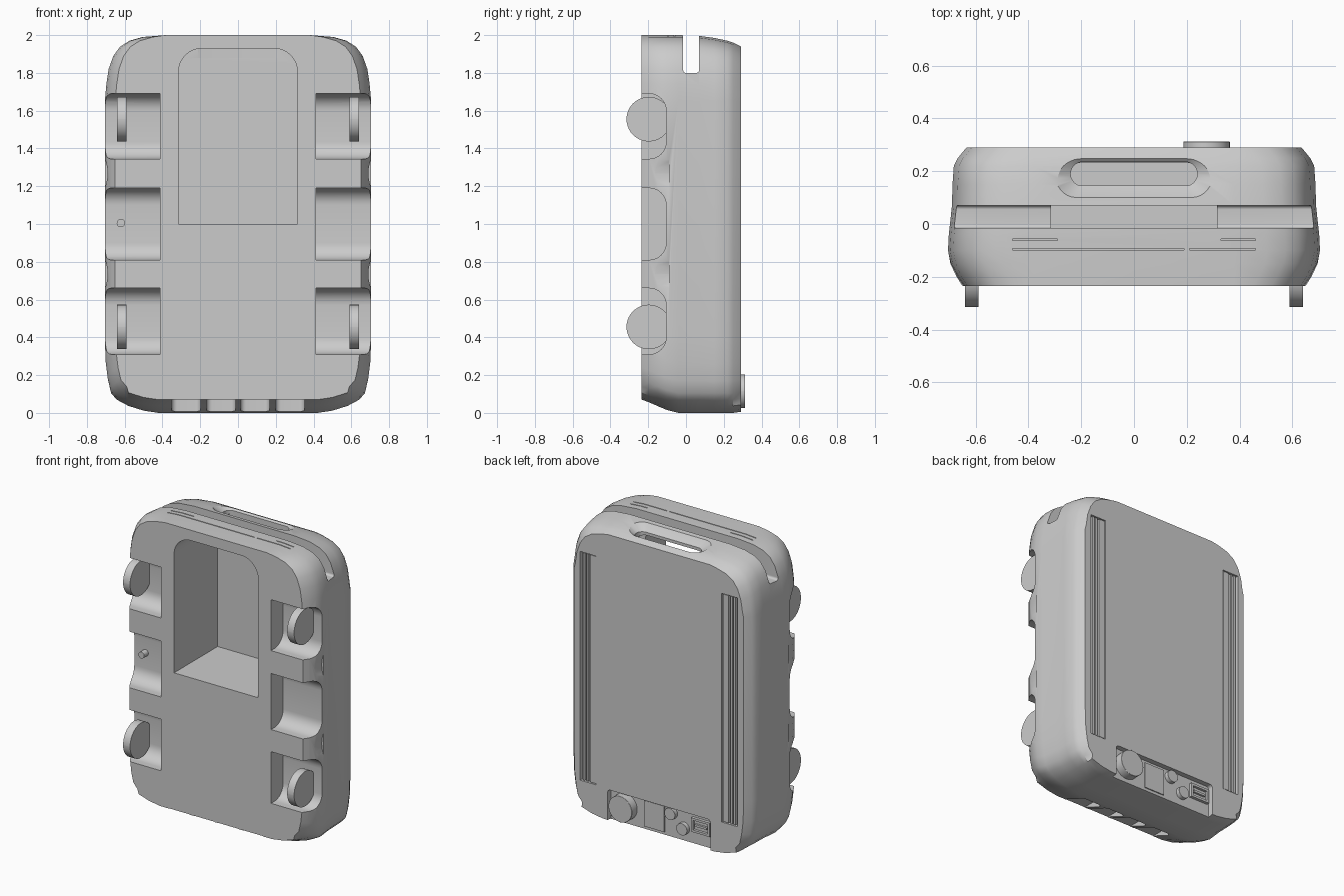
import bpy, bmesh, math
from mathutils import Vector

cube = bpy.data.objects.get("Cube")
if cube:
    bpy.data.objects.remove(cube, do_unlink=True)

grey = bpy.data.materials.new("plain grey")
grey.use_nodes = True
grey.diffuse_color = (0.6, 0.6, 0.6, 1)
grey.node_tree.nodes["Principled BSDF"].inputs["Base Color"].default_value = grey.diffuse_color


def loft(name, rings):
    """Skin a list of equal-length point rings and cap both ends."""
    bm = bmesh.new()
    rows = [[bm.verts.new(p) for p in ring] for ring in rings]
    n = len(rows[0])
    for a, b in zip(rows, rows[1:]):
        for i in range(n):
            bm.faces.new((a[i], a[(i + 1) % n], b[(i + 1) % n], b[i]))
    bm.faces.new(rows[0])
    bm.faces.new(rows[-1])
    bmesh.ops.recalc_face_normals(bm, faces=bm.faces)
    mesh = bpy.data.meshes.new(name)
    bm.to_mesh(mesh)
    bm.free()
    mesh.materials.append(grey)
    obj = bpy.data.objects.new(name, mesh)
    bpy.context.collection.objects.link(obj)
    return obj


def rounded(u0, u1, v0, v1, radii, steps=8):
    """Rectangle with one radius per corner, counter-clockwise from low u, low v."""
    pts = []
    signs = ((-1, -1), (1, -1), (1, 1), (-1, 1))
    for k, ((su, sv), r) in enumerate(zip(signs, radii)):
        u, v = (u0 if su < 0 else u1) - su * r, (v0 if sv < 0 else v1) - sv * r
        for i in range(steps + 1 if r else 1):
            t = math.pi * (1 + k / 2) + math.pi / 2 * i / steps
            pts.append((u + r * math.cos(t), v + r * math.sin(t)))
    return pts


def prism(name, profile, axis, a, b):
    """Extrude a 2D profile along an axis from a to b."""
    place = {"X": lambda u, v, d: (d, u, v),
             "Y": lambda u, v, d: (u, d, v),
             "Z": lambda u, v, d: (u, v, d)}[axis]
    return loft(name, [[place(u, v, d) for u, v in profile] for d in (a, b)])


def box(name, x, y, z):
    return prism(name, rounded(*x, *z, (0, 0, 0, 0)), "Y", *y)


def disc(name, axis, centre, radius, a, b, edge=0.0):
    obj = prism(name, rounded(centre[0] - radius, centre[0] + radius, centre[1] - radius,
                              centre[1] + radius, (radius * 0.999,) * 4, 10), axis, a, b)
    if edge:
        mod = obj.modifiers.new("edge", "BEVEL")
        mod.width, mod.segments = edge, 2
    return obj


def cut(target, cutter):
    mod = target.modifiers.new("cut", "BOOLEAN")
    mod.operation, mod.solver, mod.object = "DIFFERENCE", "EXACT", cutter
    bpy.context.view_layer.objects.active = target
    bpy.ops.object.modifier_apply(modifier=mod.name)
    bpy.data.objects.remove(cutter, do_unlink=True)


# Body shell: front-to-back loft of rounded outlines
def outline(y, w, low, high):
    half = [(0.42, low), (0.5, low + 0.012), (0.58, low + 0.037), (w - 0.06, low + 0.07),
            (w - 0.03, low + 0.105), (w - 0.015, low + 0.17), (w - 0.004, low + 0.26),
            (w, 0.4), (w, 1.65), (w - 0.008, high - 0.26), (w - 0.02, high - 0.18),
            (w - 0.045, high - 0.11), (w - 0.08, high - 0.062), (w - 0.13, high - 0.03),
            (w - 0.2, high - 0.01), (0.38, high)]
    return [(x, y, z) for x, z in half] + [(-x, y, z) for x, z in reversed(half)]


sections = [(-0.235, 0.65, 0.07, 2.0), (-0.2, 0.673, 0.058, 2.0), (-0.15, 0.696, 0.036, 2.0),
            (-0.1, 0.705, 0.015, 2.0), (-0.04, 0.702, 0.0, 2.0), (0.07, 0.69, 0.0, 1.996),
            (0.15, 0.688, 0.0, 1.985), (0.22, 0.683, 0.0, 1.97), (0.25, 0.668, 0.0, 1.96),
            (0.29, 0.635, 0.006, 1.94)]
body = loft("body_shell", [outline(*s) for s in sections])

# Front bay with an arched top
cut(body, prism("bay", rounded(-0.315, 0.315, 1.0, 1.93, (0, 0, 0.125, 0.125)), "Y", -0.4, 0.232))

# Slot across the top
cut(body, prism("slot", rounded(-0.015, 0.07, 1.8, 2.2, (0.015, 0.015, 0, 0)), "X", -1, 1))

# Carry handle opening with a dished rim
rim = []
for z, hw, r in ((1.88, 0.24, 0.045), (1.95, 0.24, 0.045), (1.985, 0.3, 0.085), (2.05, 0.36, 0.13)):
    rim.append([(x, y, z) for x, y in rounded(-hw, hw, 0.19 - r, 0.19 + r, (r * 0.99,) * 4)])
cut(body, loft("handle", rim))

# Side bays, the dips between them, and the back rail channels
for s in (-1, 1):
    for low, high in ((0.31, 0.66), (0.81, 1.19), (1.345, 1.69)):
        profile = rounded(-0.4, -0.105, low, high, (0, 0.09, 0.09, 0))
        cut(body, prism("side_bay", profile, "X", s * 0.412, s * 0.9))
    for z in (0.735, 1.268):
        dip = disc("dip", "Y", (s * 0.89, z), 0.2, -0.4, -0.09)
        cut(body, dip)
    cut(body, box("channel", (s * 0.53 - 0.06, s * 0.53 + 0.06), (0.265, 0.4), (0.22, 1.77)))

# Control recess at the lower back
cut(body, prism("recess", rounded(-0.385, 0.385, -0.2, 0.212, (0, 0, 0.02, 0.02)), "Y", 0.255, 0.4))

# Notches along the lower front edge
for x in (-0.275, -0.09, 0.09, 0.275):
    profile = rounded(x - 0.077, x + 0.077, -0.4, -0.07, (0, 0, 0.03, 0.03))
    cut(body, prism("notch", profile, "Z", -0.1, 0.072))

# Fine vent lines on the top
for y, start, end in ((-0.06, 0.33, 0.46), (-0.06, -0.46, -0.29), (-0.095, 0.21, 0.46), (-0.095, -0.46, 0.19)):
    cut(body, box("vent", (start, end), (y - 0.003, y + 0.003), (1.975, 2.1)))

# Wheels and rails, mirrored
for s, side in ((1, "left"), (-1, "right")):
    for z, level in ((0.455, "lower"), (1.555, "upper")):
        disc(f"{level}_{side}_wheel", "X", (-0.197, z), 0.118, s * 0.615 - 0.026, s * 0.615 + 0.026)
    for i, (x, w) in enumerate(((0.565, 0.007), (0.54, 0.007), (0.498, 0.022))):
        box(f"{side}_rail_{i + 1}", (s * x - w, s * x + w), (0.255, 0.286), (0.225, 1.765))

# Small peg in the middle side bay
disc("peg", "Y", (-0.62, 1.005), 0.022, -0.15, -0.09)

# Controls: knob, buttons, cover plate and socket
disc("knob", "Y", (0.275, 0.115), 0.088, 0.25, 0.313, 0.012)
disc("upper_button", "Y", (-0.075, 0.165), 0.04, 0.25, 0.283, 0.006)
disc("lower_button", "Y", (-0.165, 0.085), 0.04, 0.25, 0.283, 0.006)
box("cover_plate", (-0.02, 0.13), (0.25, 0.262), (0.02, 0.195))
socket = box("socket", (-0.37, -0.23), (0.25, 0.275), (0.085, 0.18))
cut(socket, box("socket_hole", (-0.355, -0.245), (0.258, 0.3), (0.1, 0.165)))
box("socket_tongue", (-0.345, -0.255), (0.255, 0.272), (0.125, 0.14))

# Smooth shading with sharp edges kept
for obj in bpy.context.scene.objects:
    obj.select_set(obj.type == "MESH")
bpy.context.view_layer.objects.active = body
bpy.ops.object.shade_smooth_by_angle(angle=math.radians(30))
